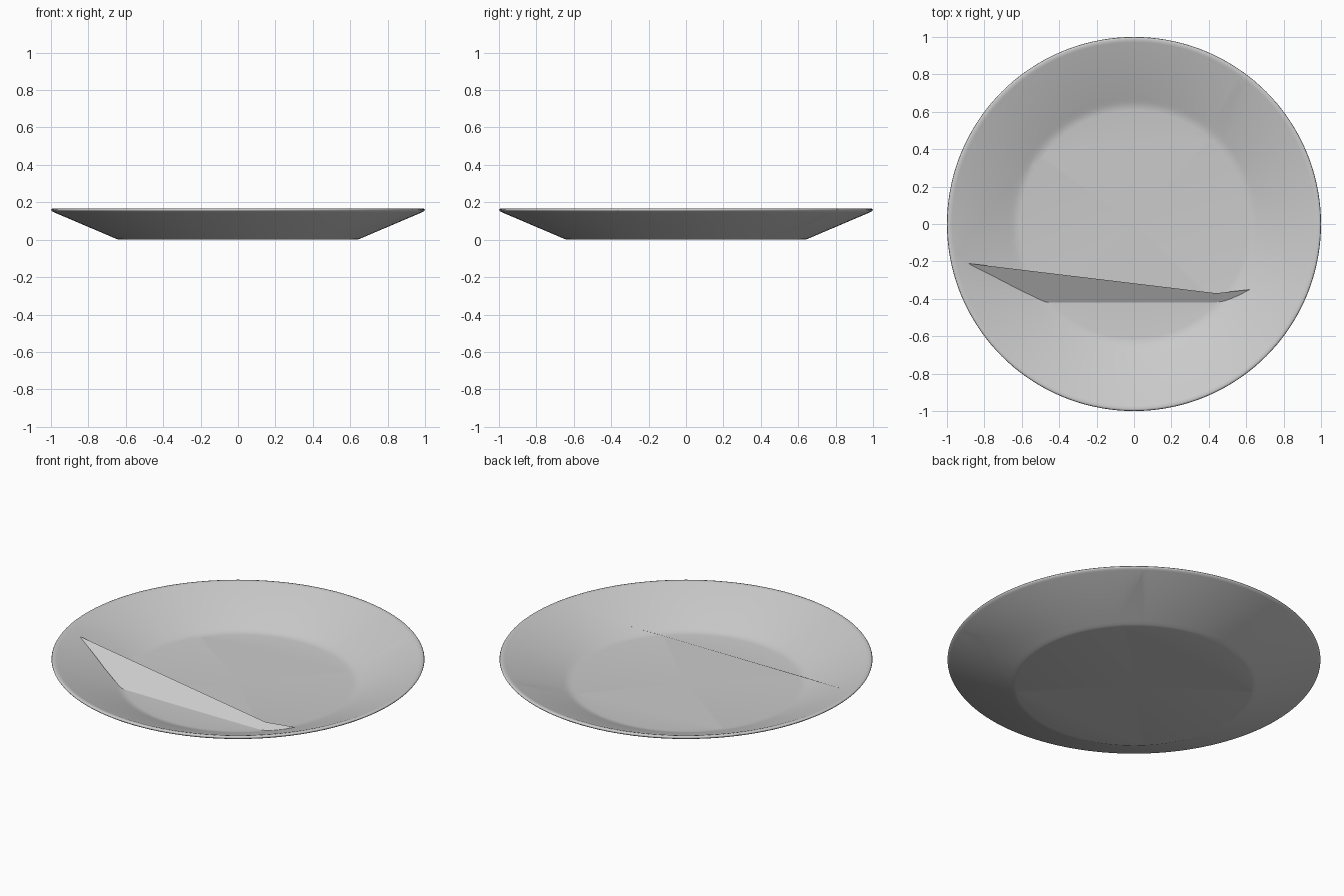
import bpy, bmesh, math
from mathutils import Vector as V

if "Cube" in bpy.data.objects:
    bpy.data.objects.remove(bpy.data.objects["Cube"])

SEG = 144
# Plate cross-section (radius, height): underside, rounded rim, inside
PROFILE = [(0, 0), (.635, 0), (.65, .004), (.668, .012), (.985, .147), (.996, .154),
           (1, .160), (.997, .165), (.988, .167), (.972, .163), (.67, .037),
           (.65, .029), (.632, .023), (.61, .02), (0, .02)]


def on_plate(x, y):
    """Point on the inside surface of the plate."""
    return V((x, y, .02 + max(0, math.hypot(x, y) - .63) * .417))


def whole_plate():
    bm = bmesh.new()
    vs = [bm.verts.new((r, 0, z)) for r, z in PROFILE]
    es = [bm.edges.new(p) for p in zip(vs, vs[1:])]
    bmesh.ops.spin(bm, geom=vs + es, cent=(0, 0, 0), axis=(0, 0, 1),
                   angle=2 * math.pi, steps=SEG, use_duplicate=False)
    bmesh.ops.remove_doubles(bm, verts=bm.verts, dist=1e-5)
    bmesh.ops.recalc_face_normals(bm, faces=bm.faces)
    for f in bm.faces:
        f.smooth = True
    return bm


def normal(a, b, c):
    return (b - a).cross(c - a).normalized()


def keep_side(bm, co, no, inside):
    """Cut by a plane, keep the side holding the point, and close the break."""
    if (inside - co).dot(no) > 0:
        no = -no
    bmesh.ops.bisect_plane(bm, geom=bm.verts[:] + bm.edges[:] + bm.faces[:],
                           dist=1e-6, plane_co=co, plane_no=no, clear_outer=True)
    rim = [e for e in bm.edges if e.is_boundary]
    for e in rim:
        e.smooth = False
    for f in bmesh.ops.holes_fill(bm, edges=rim, sides=0)["faces"]:
        f.smooth = False


def finish(bm, name):
    me = bpy.data.meshes.new(name)
    bm.to_mesh(me)
    bm.free()
    bpy.context.collection.objects.link(bpy.data.objects.new(name, me))


# Crack corners, in order back left, back right, front right, front left
corners = [on_plate(*p) for p in ((-.47, .38), (.48, .46), (.83, -.24), (-.95, -.17))]
rims = [V((x, y, .165)) for x, y in ((-.79, .62), (.59, .81), (.93, -.36), (-.98, -.19))]
# A third point sets the tilt of each crack plane: back, right, front, left
tilts = [V((0, .42, .2)), on_plate(.685, .11), on_plate(0, -.42), on_plate(-.76, .08)]
normals = [normal(corners[i], corners[(i + 1) % 4], tilts[i]) for i in range(4)]
radials = [normals[i - 1].cross(normals[i]).cross(rims[i] - corners[i]).normalized()
           for i in range(4)]
middle = V((0, 0, .01))

# Centre shard
bm = whole_plate()
for c, n in zip(corners, normals):
    keep_side(bm, c, n, middle)
finish(bm, "centre_shard")

# Outer shards
names = ("back_shard", "right_shard", "front_shard", "left_shard")
for i, name in enumerate(names):
    j = (i + 1) % 4
    a0, a1 = (math.atan2(rims[k].y, rims[k].x) for k in (i, j))
    mid = a0 - ((a0 - a1) % (2 * math.pi)) / 2
    inside = V((math.cos(mid), math.sin(mid), .165))
    n = normals[i]
    outside = corners[i] + n * (-1 if (middle - corners[i]).dot(n) > 0 else 1)
    bm = whole_plate()
    keep_side(bm, corners[i], n, outside)
    keep_side(bm, corners[i], radials[i], inside)
    keep_side(bm, corners[j], radials[j], inside)
    finish(bm, name)

# Flat web standing on the front break
bm = bmesh.new()
n, c = normals[2], corners[2]
web = [(-.47, -.42), (.47, -.42), (.545, -.39), (.62, -.35), (.44, -.37),
       (-.89, -.21), (-.76, -.275), (-.62, -.348)]
bm.faces.new([bm.verts.new((x, y, c.z - (n.x * (x - c.x) + n.y * (y - c.y)) / n.z))
              for x, y in web])
finish(bm, "front_break_web")
